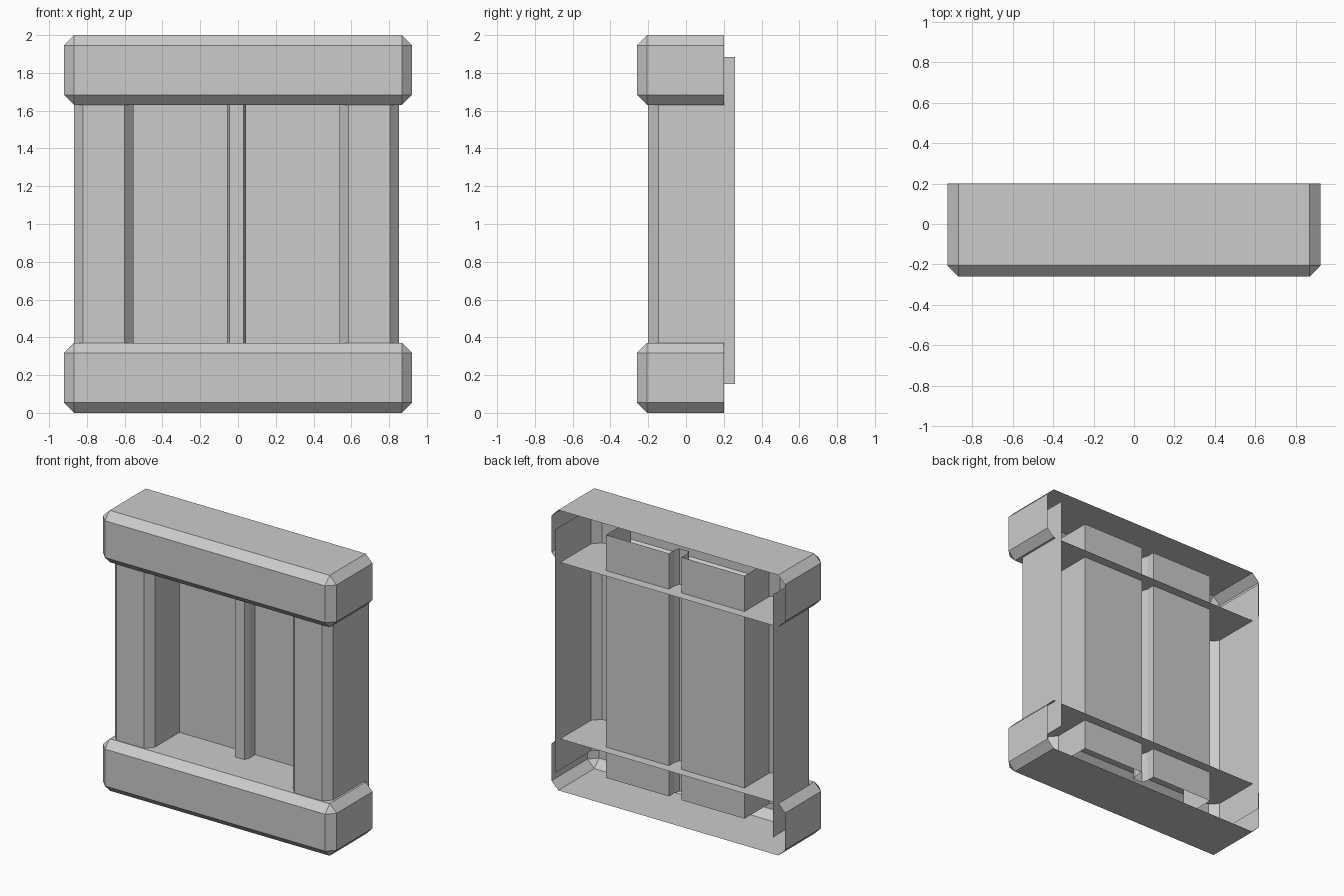
import bpy, bmesh
from mathutils import Vector

if "Cube" in bpy.data.objects:
    bpy.data.objects.remove(bpy.data.objects["Cube"])


def finish(name, bm):
    mesh = bpy.data.meshes.new(name)
    bm.to_mesh(mesh)
    bm.free()
    obj = bpy.data.objects.new(name, mesh)
    bpy.context.collection.objects.link(obj)
    return obj


def beam(name, z0, z1, half_width=0.922, front=-0.26, back=0.2, chamfer=0.054):
    """Chamfered box with an open back."""
    bm = bmesh.new()
    bmesh.ops.create_cube(bm, size=1)
    for v in bm.verts:
        v.co = Vector((v.co.x * 2 * half_width,
                       front if v.co.y < 0 else back,
                       z0 if v.co.z < 0 else z1))
    rear = [f for f in bm.faces if f.normal.y > 0.5]
    bmesh.ops.delete(bm, geom=rear, context='FACES_ONLY')
    edges = [e for e in bm.edges if not e.is_boundary]
    bmesh.ops.bevel(bm, geom=edges, offset=chamfer, segments=1,
                    affect='EDGES', profile=0.5)
    return finish(name, bm)


def extruded_sheet(name, profile, z0, z1):
    """Open plan profile swept straight up."""
    bm = bmesh.new()
    low = [bm.verts.new((x, y, z0)) for x, y in profile]
    high = [bm.verts.new((x, y, z1)) for x, y in profile]
    for i in range(len(profile) - 1):
        bm.faces.new((low[i], low[i + 1], high[i + 1], high[i]))
    return finish(name, bm)


# Sill and lintel
beam("bottom_beam", 0.0, 0.371)
beam("top_beam", 1.63, 2.0)

# Side posts, recessed panes and centre mullion as one folded sheet
half = [(0.861, 0.26), (0.861, -0.146), (0.812, -0.2), (0.592, -0.2),
        (0.546, -0.146), (0.546, 0.132),
        (0.05, 0.132), (0.05, 0.07), (0.037, 0.03)]
shift = -0.008
profile = [(shift - x, y) for x, y in half] + [(shift + x, y) for x, y in reversed(half)]
extruded_sheet("window_frame", profile, 0.152, 1.885)
